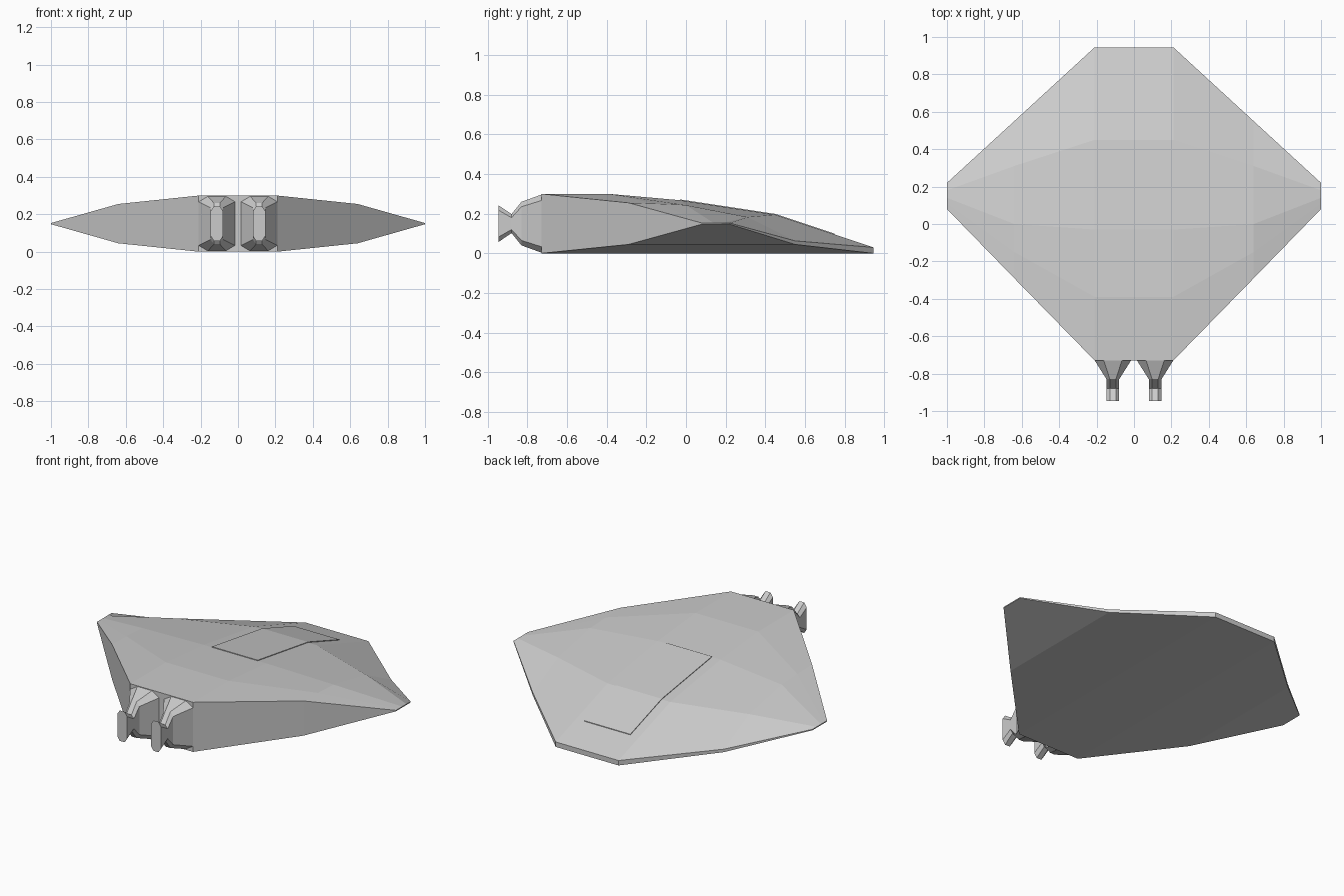
import bpy, bmesh

if "Cube" in bpy.data.objects:
    bpy.data.objects.remove(bpy.data.objects["Cube"])


def loft(name, rings):
    """Skin a list of equal-length point rings and cap both ends."""
    bm = bmesh.new()
    vs = [[bm.verts.new(p) for p in r] for r in rings]
    n = len(vs[0])
    for a, b in zip(vs, vs[1:]):
        for i in range(n):
            j = (i + 1) % n
            bm.faces.new((a[i], a[j], b[j], b[i]))
    bm.faces.new(vs[0][::-1])
    bm.faces.new(vs[-1])
    bmesh.ops.recalc_face_normals(bm, faces=bm.faces)
    me = bpy.data.meshes.new(name)
    bm.to_mesh(me)
    bm.free()
    ob = bpy.data.objects.new(name, me)
    bpy.context.collection.objects.link(ob)
    return ob


# Hull: side profiles (y, z) at each station, top front to back, then bottom
centre = [(-.73, .3), (-.39, .3), (-.03, .268), (.45, .195), (.945, .03), (.945, 0), (-.73, 0)]
middle = [(-.29, .255), (-.15, .25), (0, .243), (.31, .183), (.55, .063), (.55, .045), (-.29, .045)]
tip = [(.08, .153), (.11, .153), (.14, .153), (.18, .153), (.22, .153), (.22, .147), (.08, .147)]
stations = [(-1, tip), (-.64, middle), (-.21, centre), (.21, centre), (.64, middle), (1, tip)]
loft("hull", [[(x, y, z) for y, z in prof] for x, prof in stations])

# Canopy panel lying on the upper deck
deck = [(-.03, .268), (.45, .195), (.75, .095)]
panel = [(y, z + .004) for y, z in deck] + [(y, z - .006) for y, z in reversed(deck)]
loft("canopy_panel", [[(x, y, z) for y, z in panel] for x in (-.153, .153)])


def octagon(cx, y, w, h, cw, ch):
    """Chamfered rectangle in the xz plane, centred at z = 0.15."""
    pts = [(w, h - ch), (w - cw, h), (cw - w, h), (-w, h - ch),
           (-w, ch - h), (cw - w, -h), (w - cw, -h), (w, ch - h)]
    return [(cx + x, y, .15 + z) for x, z in pts]


# Twin engine nozzles: flared base, pinched neck, flared outlet
for side, label in ((-1, "left"), (1, "right")):
    cx = side * .113
    sections = [(-.725, .1, .148, .05, .03), (-.83, .034, .11, .018, .025),
                (-.88, .033, .048, .017, .018), (-.945, .033, .092, .017, .025)]
    loft(label + "_engine_nozzle",
         [octagon(cx, y, w, h, cw, ch) for y, w, h, cw, ch in sections])
